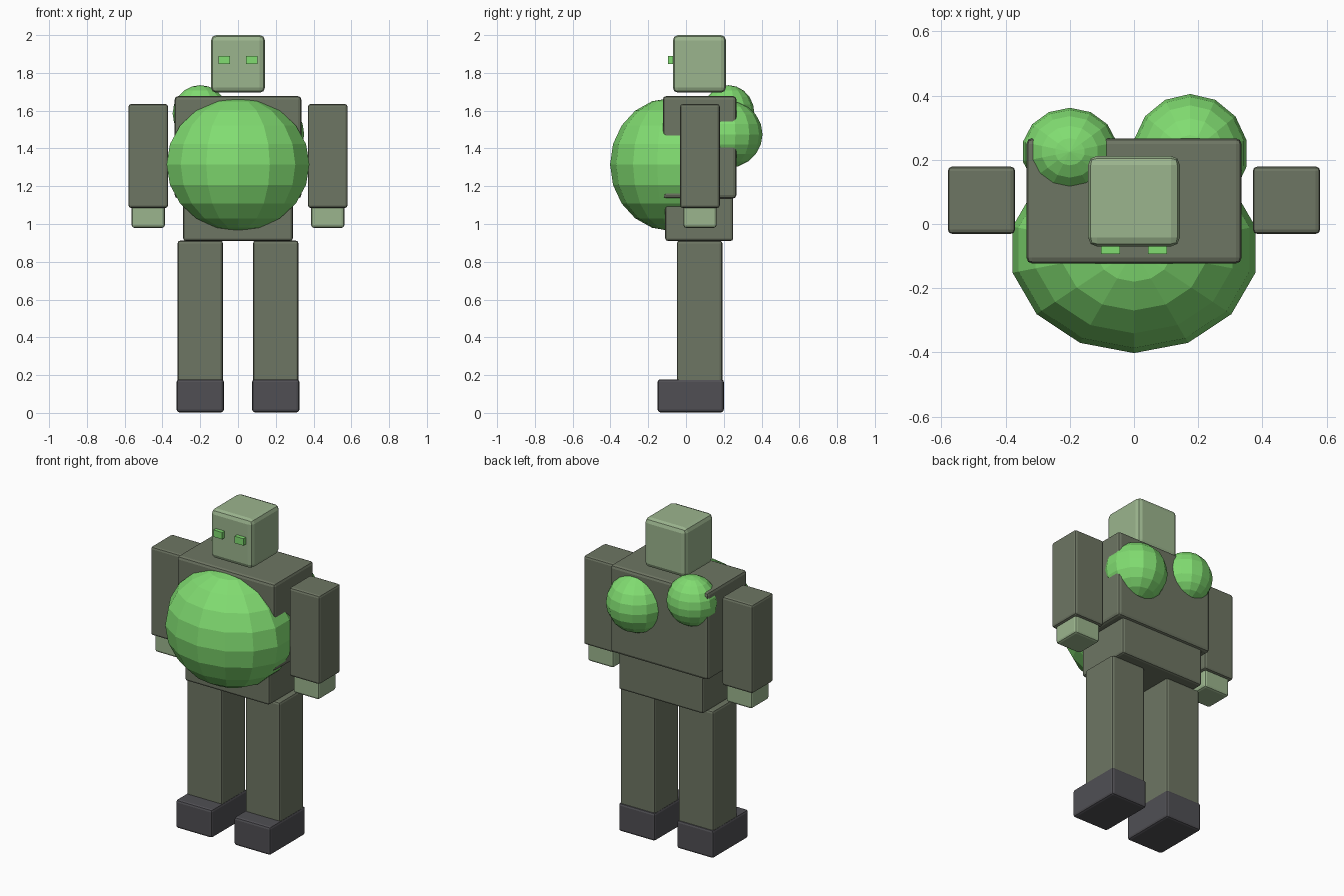
import bpy, bmesh
from mathutils import Vector

cube = bpy.data.objects.get("Cube")
if cube:
    bpy.data.objects.remove(cube, do_unlink=True)


def material(name, rgb):
    mat = bpy.data.materials.new(name)
    mat.use_nodes = True
    colour = (*rgb, 1)
    mat.diffuse_color = colour
    mat.node_tree.nodes["Principled BSDF"].inputs["Base Color"].default_value = colour
    return mat


cloth = material("drab cloth", (0.155, 0.18, 0.125))
skin = material("pale green skin", (0.33, 0.46, 0.27))
slime = material("bright green", (0.22, 0.72, 0.165))
leather = material("dark leather", (0.08, 0.078, 0.088))


def finish(name, bm, mat):
    mesh = bpy.data.meshes.new(name)
    bm.to_mesh(mesh)
    bm.free()
    mesh.materials.append(mat)
    obj = bpy.data.objects.new(name, mesh)
    bpy.context.collection.objects.link(obj)
    return obj


def box(name, xs, ys, zs, mat, bevel=0.014):
    """Bevelled box between pairs of limits."""
    bm = bmesh.new()
    bmesh.ops.create_cube(bm, size=1)
    lo, hi = (Vector(p) for p in zip(xs, ys, zs))
    bmesh.ops.scale(bm, vec=hi - lo, verts=bm.verts)
    bmesh.ops.translate(bm, vec=(lo + hi) / 2, verts=bm.verts)
    obj = finish(name, bm, mat)
    if bevel:
        mod = obj.modifiers.new("rounded edges", "BEVEL")
        mod.width = bevel
        mod.segments = 2
    return obj


def ball(name, centre, radii):
    """Faceted ellipsoid."""
    bm = bmesh.new()
    bmesh.ops.create_uvsphere(bm, u_segments=14, v_segments=10, radius=1)
    bmesh.ops.scale(bm, vec=radii, verts=bm.verts)
    bmesh.ops.translate(bm, vec=centre, verts=bm.verts)
    return finish(name, bm, slime)


# Head and body
box("head", (-0.143, 0.143), (-0.07, 0.212), (1.695, 2.0), skin, 0.028)
box("chest", (-0.335, 0.335), (-0.123, 0.267), (1.135, 1.677), cloth, 0.018)
box("pelvis", (-0.29, 0.29), (-0.11, 0.25), (0.91, 1.16), cloth)

# Swollen belly and back growths
ball("belly", (0, -0.08, 1.315), (0.388, 0.322, 0.352))
ball("left_back_growth", (0.175, 0.22, 1.475), (0.18, 0.185, 0.178))
ball("right_back_growth", (-0.2, 0.225, 1.585), (0.15, 0.137, 0.15))

# Limbs and eyes on both sides
for side, s in (("left", 1), ("right", -1)):
    def pair(a, b):
        return sorted((s * a, s * b))

    box(side + "_eye", pair(0.043, 0.103), (-0.094, -0.06), (1.847, 1.89), slime, 0)
    box(side + "_arm", pair(0.37, 0.58), (-0.031, 0.179), (1.085, 1.635), cloth)
    box(side + "_hand", pair(0.387, 0.563), (-0.014, 0.162), (0.98, 1.1), skin)
    box(side + "_leg", pair(0.08, 0.32), (-0.048, 0.192), (0.16, 0.912), cloth)
    box(side + "_foot", pair(0.075, 0.325), (-0.15, 0.2), (0.003, 0.178), leather)
